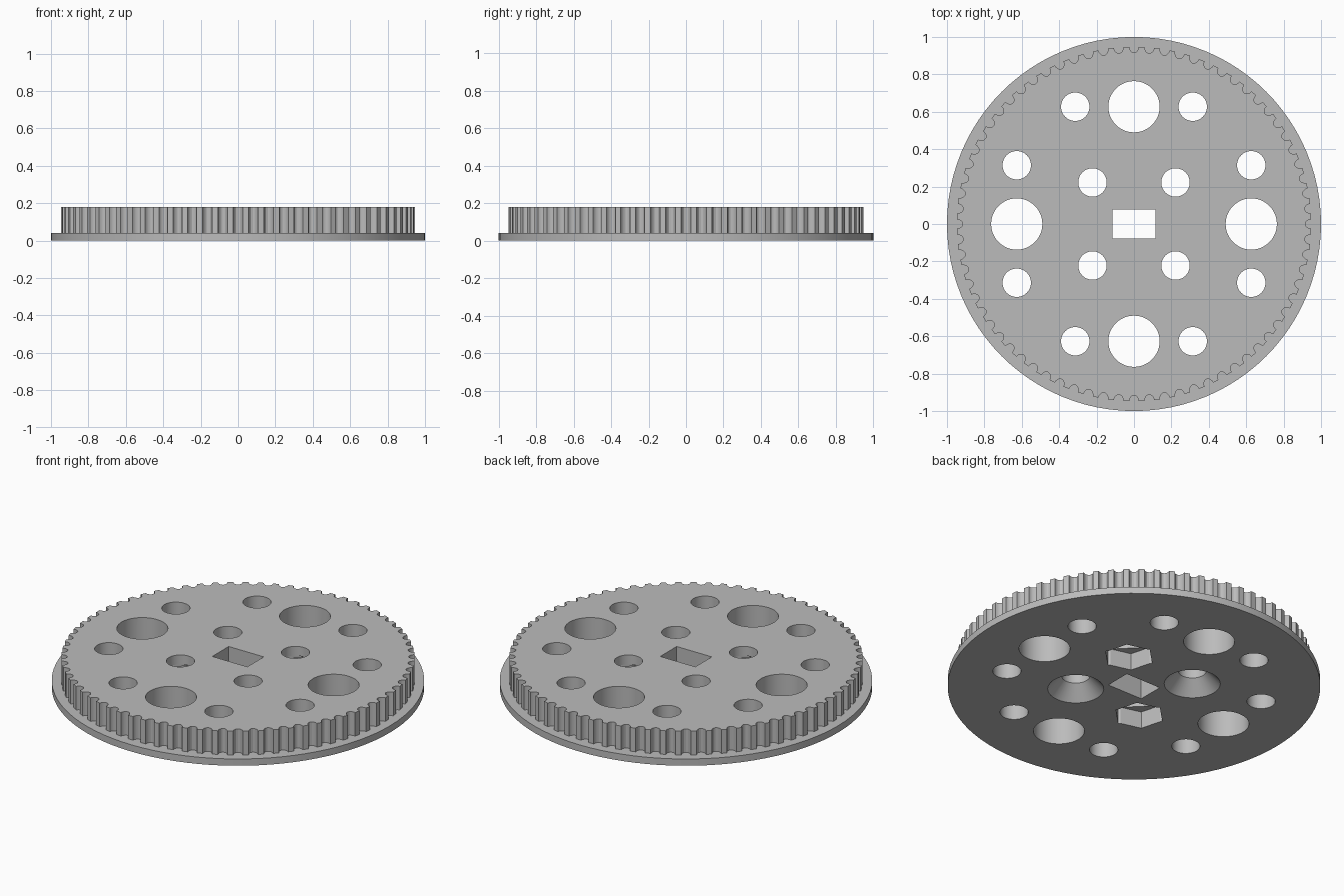
import bpy, bmesh, math
from mathutils import Matrix

if "Cube" in bpy.data.objects:
    bpy.data.objects.remove(bpy.data.objects["Cube"], do_unlink=True)

TEETH = 72
TOP = 0.18
FLANGE = 0.04
OUTER = 0.948

grey = bpy.data.materials.new("light grey plastic")
grey.use_nodes = True
grey.diffuse_color = (0.5, 0.5, 0.5, 1)
grey.node_tree.nodes["Principled BSDF"].inputs["Base Color"].default_value = (0.5, 0.5, 0.5, 1)


def finish(name, bm):
    bmesh.ops.recalc_face_normals(bm, faces=bm.faces)
    mesh = bpy.data.meshes.new(name)
    bm.to_mesh(mesh)
    bm.free()
    mesh.materials.append(grey)
    obj = bpy.data.objects.new(name, mesh)
    bpy.context.collection.objects.link(obj)
    return obj


def prism(name, points, low, high):
    """Extrude a closed outline between two heights."""
    bm = bmesh.new()
    face = bm.faces.new([bm.verts.new((x, y, low)) for x, y in points])
    new = bmesh.ops.extrude_face_region(bm, geom=[face])["geom"]
    for v in new:
        if isinstance(v, bmesh.types.BMVert):
            v.co.z = high
    return finish(name, bm)


def cone(name, x, y, r1, r2, low, high, sides=48, turn=0.0):
    bm = bmesh.new()
    place = Matrix.Translation((x, y, (low + high) / 2)) @ Matrix.Rotation(turn, 4, "Z")
    bmesh.ops.create_cone(bm, cap_ends=True, segments=sides, radius1=r1,
                          radius2=r2, depth=high - low, matrix=place)
    return finish(name, bm)


def box(name, x, y, wide, deep, low, high, turn=0.0):
    bm = bmesh.new()
    place = (Matrix.Translation((x, y, (low + high) / 2)) @ Matrix.Rotation(turn, 4, "Z")
             @ Matrix.Diagonal((wide, deep, high - low, 1)))
    bmesh.ops.create_cube(bm, size=1, matrix=place)
    return finish(name, bm)


def combine(target, tool, operation):
    mod = target.modifiers.new(operation.lower(), "BOOLEAN")
    mod.operation = operation
    mod.solver = "EXACT"
    mod.object = tool
    bpy.context.view_layer.objects.active = target
    bpy.ops.object.modifier_apply(modifier=mod.name)
    bpy.data.objects.remove(tool, do_unlink=True)


# Toothed rim outline: rounded grooves between narrow lands
outline = []
for i in range(TEETH):
    middle = math.tau * i / TEETH
    for k in range(9):
        a = math.pi * k / 8
        r = OUTER - 0.032 * math.sin(a)
        t = middle - 0.027 * math.cos(a)
        outline.append((r * math.cos(t), r * math.sin(t)))

# Flange and toothed rim as one solid
wheel = cone("toothed_wheel", 0, 0, 1, 1, 0, FLANGE, sides=96)
combine(wheel, prism("toothed_rim", outline, FLANGE / 2, TOP), "UNION")

# Rectangular shaft slot
combine(wheel, box("shaft_slot", 0, 0, 0.23, 0.154, -0.1, 0.3), "DIFFERENCE")

# Round through holes: four large, eight small outer, four small inner
holes = []
for sx in (-1, 1):
    holes += [(sx * 0.627, 0, 0.137), (0, sx * 0.627, 0.137)]
    for sy in (-1, 1):
        holes += [(sx * 0.314, sy * 0.627, 0.076), (sx * 0.627, sy * 0.314, 0.076),
                  (sx * 0.222, sy * 0.222, 0.076)]
for x, y, r in holes:
    combine(wheel, cone("round_hole", x, y, r, r, -0.1, 0.3), "DIFFERENCE")

for s in (-1, 1):
    p = s * 0.222
    # Countersinks underneath
    combine(wheel, cone("countersink", p, -p, 0.16, 0.076, -0.01, 0.08), "DIFFERENCE")
    # Nut pockets underneath, with stepped ceilings
    turn = math.pi / 4
    combine(wheel, cone("nut_pocket", p, p, 0.137, 0.137, -0.1, 0.1, 6, turn - math.pi / 2),
            "DIFFERENCE")
    combine(wheel, box("pocket_step", p, p, 0.152, 0.236, -0.05, 0.112, turn), "DIFFERENCE")
    combine(wheel, box("pocket_square", p, p, 0.152, 0.152, -0.05, 0.124, turn), "DIFFERENCE")

bpy.ops.object.select_all(action="DESELECT")
wheel.select_set(True)
bpy.context.view_layer.objects.active = wheel
bpy.ops.object.shade_smooth_by_angle(angle=math.radians(25))
